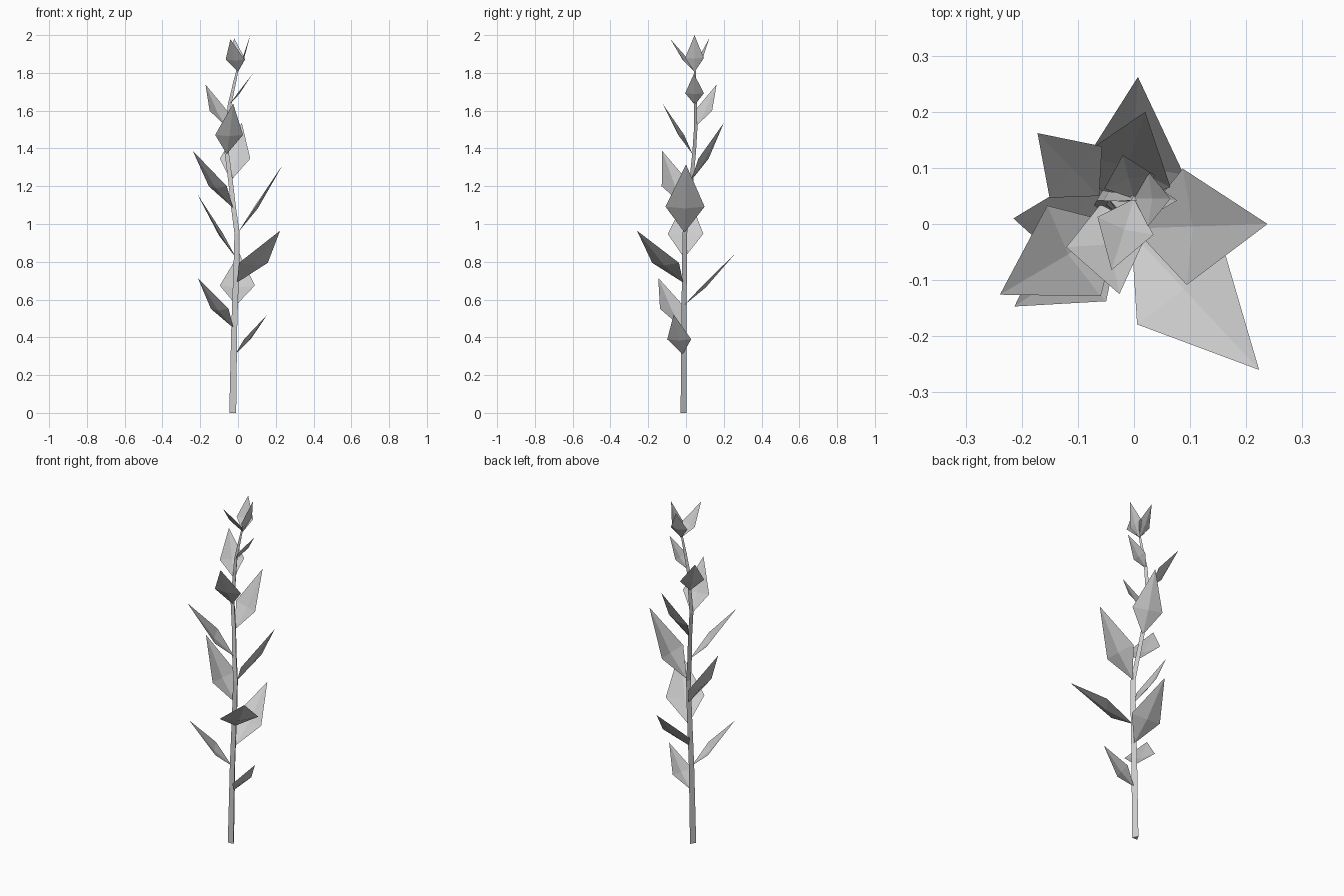
import bpy, bmesh, math
from mathutils import Vector

if "Cube" in bpy.data.objects:
    bpy.data.objects.remove(bpy.data.objects["Cube"])

grey = bpy.data.materials.new("pale_grey")
grey.diffuse_color = (0.6, 0.6, 0.6, 1)
grey.use_nodes = True
grey.node_tree.nodes["Principled BSDF"].inputs["Base Color"].default_value = grey.diffuse_color


def finish(name, bm):
    mesh = bpy.data.meshes.new(name)
    bm.to_mesh(mesh)
    bm.free()
    mesh.materials.append(grey)
    bpy.context.collection.objects.link(bpy.data.objects.new(name, mesh))


# Stem: three-sided tube that bends and tapers
path = [(-.028, -.018, 0, .021), (-.02, -.016, .45, .018), (-.008, -.012, .8, .017),
        (-.005, -.01, .95, .016), (-.024, .006, 1.09, .015), (-.04, .025, 1.23, .014),
        (-.06, .04, 1.38, .013), (-.056, .048, 1.5, .012), (-.045, .047, 1.63, .011),
        (-.02, .045, 1.74, .009), (0, .045, 1.83, .006)]
bm = bmesh.new()
rings = [[bm.verts.new((x + r * math.cos(a), y + r * math.sin(a), z))
          for a in (math.radians(90 + d) for d in (0, 120, 240))]
         for x, y, z, r in path]
for low, high in zip(rings, rings[1:]):
    for i in range(3):
        j = (i + 1) % 3
        bm.faces.new((low[i], low[j], high[j], high[i]))
bm.faces.new(rings[0][::-1])
bm.faces.new(rings[-1])
finish("stem", bm)


# Leaf: folded kite, its midpoint sunk a little below the rim
def leaf(name, base, tip):
    base, tip = Vector(base), Vector(tip)
    along = tip - base
    length = along.length
    side = along.cross(Vector((0, 0, 1))).normalized()
    up = side.cross(along).normalized()
    mid = base + along * 0.38
    bm = bmesh.new()
    rim = [bm.verts.new(p) for p in (base, mid + side * length * 0.24,
                                     tip, mid - side * length * 0.24)]
    centre = bm.verts.new(mid - up * length * 0.04)
    for i in range(4):
        bm.faces.new((rim[i], rim[(i + 1) % 4], centre))
    finish(name, bm)


# Leaves spiralling up the stem, from base to tip
leaves = [((-.015, -.018, .31), (.155, -.065, .52)),
          ((-.025, -.02, .45), (-.213, -.147, .715)),
          ((-.01, -.01, .57), (.007, .262, .845)),
          ((-.005, -.015, .69), (.223, -.26, .965)),
          ((-.01, -.01, .82), (-.215, .01, 1.157)),
          ((0, -.008, .955), (.238, 0, 1.315)),
          ((-.026, 0, 1.085), (-.239, -.126, 1.387)),
          ((-.038, .027, 1.23), (.02, .2, 1.535)),
          ((-.06, .035, 1.37), (-.026, -.125, 1.638)),
          ((-.062, .05, 1.515), (-.172, .162, 1.738)),
          ((-.047, .047, 1.63), (.077, .042, 1.795))]
for i, (base, tip) in enumerate(leaves):
    leaf(f"leaf_{i + 1}", base, tip)

# Bud: three small leaves at the top
for i, tip in enumerate([(.065, .045, 2), (-.04, -.082, 1.978), (-.02, .123, 1.983)]):
    leaf(f"bud_leaf_{i + 1}", (0, .045, 1.805), tip)
